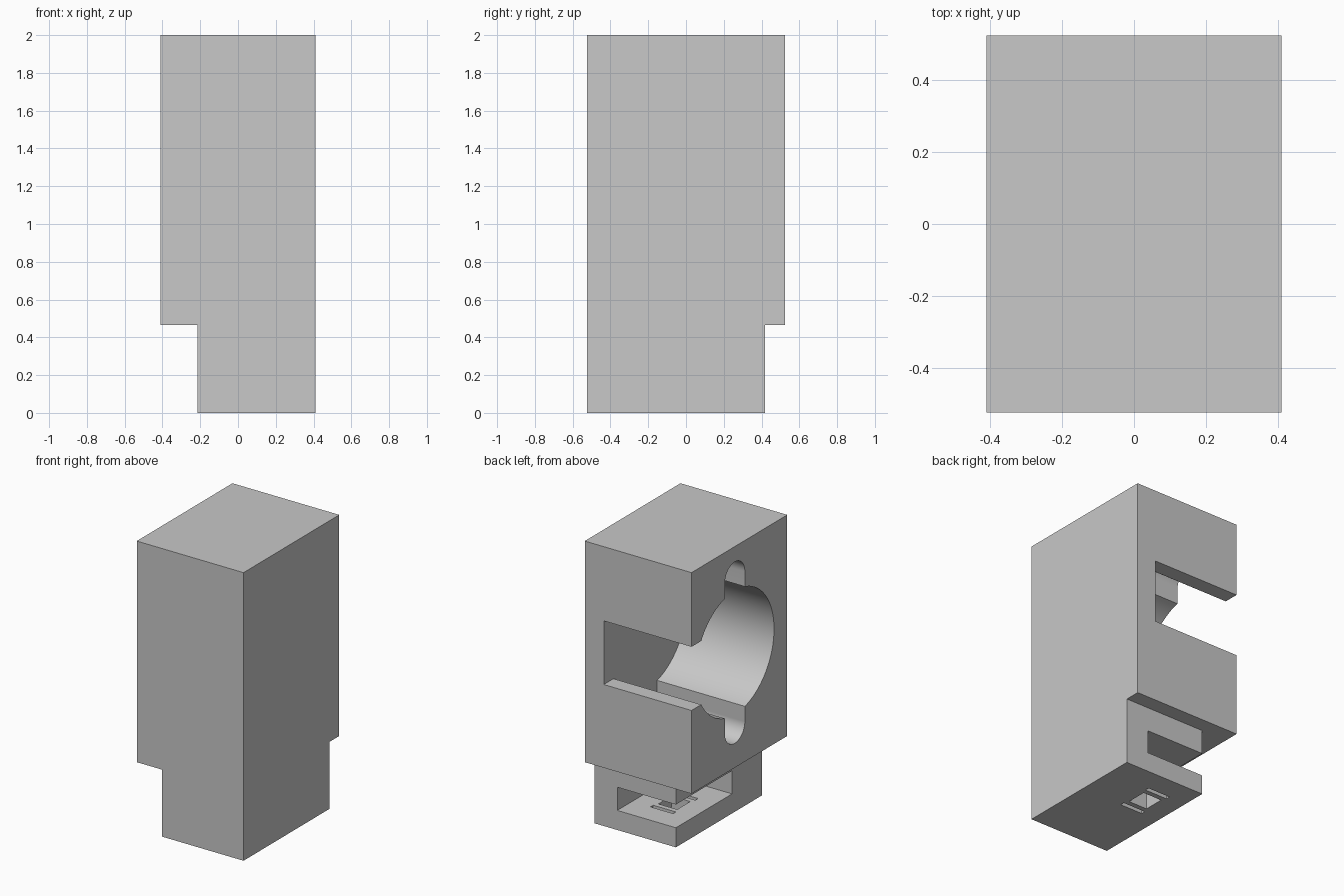
import bpy, math

cube = bpy.data.objects.get("Cube")
if cube:
    bpy.data.objects.remove(cube, do_unlink=True)

grey = bpy.data.materials.new("light_grey")
grey.use_nodes = True
colour = (0.58, 0.58, 0.58, 1)
grey.diffuse_color = colour
grey.node_tree.nodes["Principled BSDF"].inputs["Base Color"].default_value = colour


def box(name, x, y, z):
    """Box from (low, high) ranges on each axis."""
    bpy.ops.mesh.primitive_cube_add(size=1, location=[(a + b) / 2 for a, b in (x, y, z)])
    ob = bpy.context.object
    ob.name = name
    ob.scale = [b - a for a, b in (x, y, z)]
    bpy.ops.object.transform_apply(location=True, rotation=True, scale=True)
    ob.data.materials.append(grey)
    return ob


def x_cylinder(name, radius, x, y, z, sides):
    """Cylinder along x, from x[0] to x[1]."""
    bpy.ops.mesh.primitive_cylinder_add(
        vertices=sides, radius=radius, depth=x[1] - x[0],
        location=((x[0] + x[1]) / 2, y, z), rotation=(0, math.pi / 2, 0))
    ob = bpy.context.object
    ob.name = name
    bpy.ops.object.transform_apply(location=True, rotation=True, scale=True)
    ob.data.materials.append(grey)
    return ob


def cut(target, cutter):
    """Carve the cutter out of the target and discard it."""
    cutter.hide_render = True
    bpy.ops.object.select_all(action='DESELECT')
    target.select_set(True)
    bpy.context.view_layer.objects.active = target
    mod = target.modifiers.new("cut", 'BOOLEAN')
    mod.operation = 'DIFFERENCE'
    mod.solver = 'EXACT'
    mod.object = cutter
    bpy.ops.object.modifier_apply(modifier=mod.name)
    bpy.data.objects.remove(cutter, do_unlink=True)


HALF_X, HALF_Y = 0.41, 0.525
STEP_Z = 0.465                 # underside of the upper block
OUT = 1.0                      # overshoot beyond the outside faces
BORE_Y, BORE_Z, BORE_R = 0.05, 1.264, 0.43
DEPTH = (-OUT, 0.264)          # bore is blind on the +x side
SLOT_R, SLOT_RISE = 0.11, 0.52

body = box("holder_body", (-HALF_X, HALF_X), (-HALF_Y, HALF_Y), (0, 2))

# Stepped foot, narrower on the right and back
cut(body, box("side_step", (-OUT, -0.215), (-OUT, OUT), (-OUT, STEP_Z)))
cut(body, box("back_step", (-OUT, OUT), (0.418, OUT), (-OUT, STEP_Z)))

# Round bore, with a round-ended keyway above and below it
cut(body, x_cylinder("bore", BORE_R, DEPTH, BORE_Y, BORE_Z, 96))
cut(body, box("keyway", DEPTH, (BORE_Y - SLOT_R, BORE_Y + SLOT_R),
              (BORE_Z - SLOT_RISE, BORE_Z + SLOT_RISE)))
for side in (-1, 1):
    cut(body, x_cylinder("keyway_end", SLOT_R, DEPTH, BORE_Y,
                         BORE_Z + side * SLOT_RISE, 48))

# Opening from the bore to the back
cut(body, box("back_opening", DEPTH, (BORE_Y, OUT), (BORE_Z - 0.221, BORE_Z + 0.221)))

# Pocket in the foot, open at the right and back
cut(body, box("foot_pocket", (-OUT, 0.235), (-0.198, OUT), (0.136, 0.297)))

# Square hole and two slits through the pocket floor
HOLE_X, HOLE_Y = 0.007, 0.118
cut(body, box("square_hole", (HOLE_X - 0.072, HOLE_X + 0.072),
              (HOLE_Y - 0.072, HOLE_Y + 0.072), (-OUT, 0.2)))
for side in (-1, 1):
    mid = HOLE_Y + side * 0.122
    cut(body, box("slit", (HOLE_X - 0.087, HOLE_X + 0.087),
                  (mid - 0.015, mid + 0.015), (-OUT, 0.2)))

bpy.ops.object.select_all(action='DESELECT')
body.select_set(True)
bpy.context.view_layer.objects.active = body
bpy.ops.object.shade_smooth_by_angle(angle=math.radians(30))
